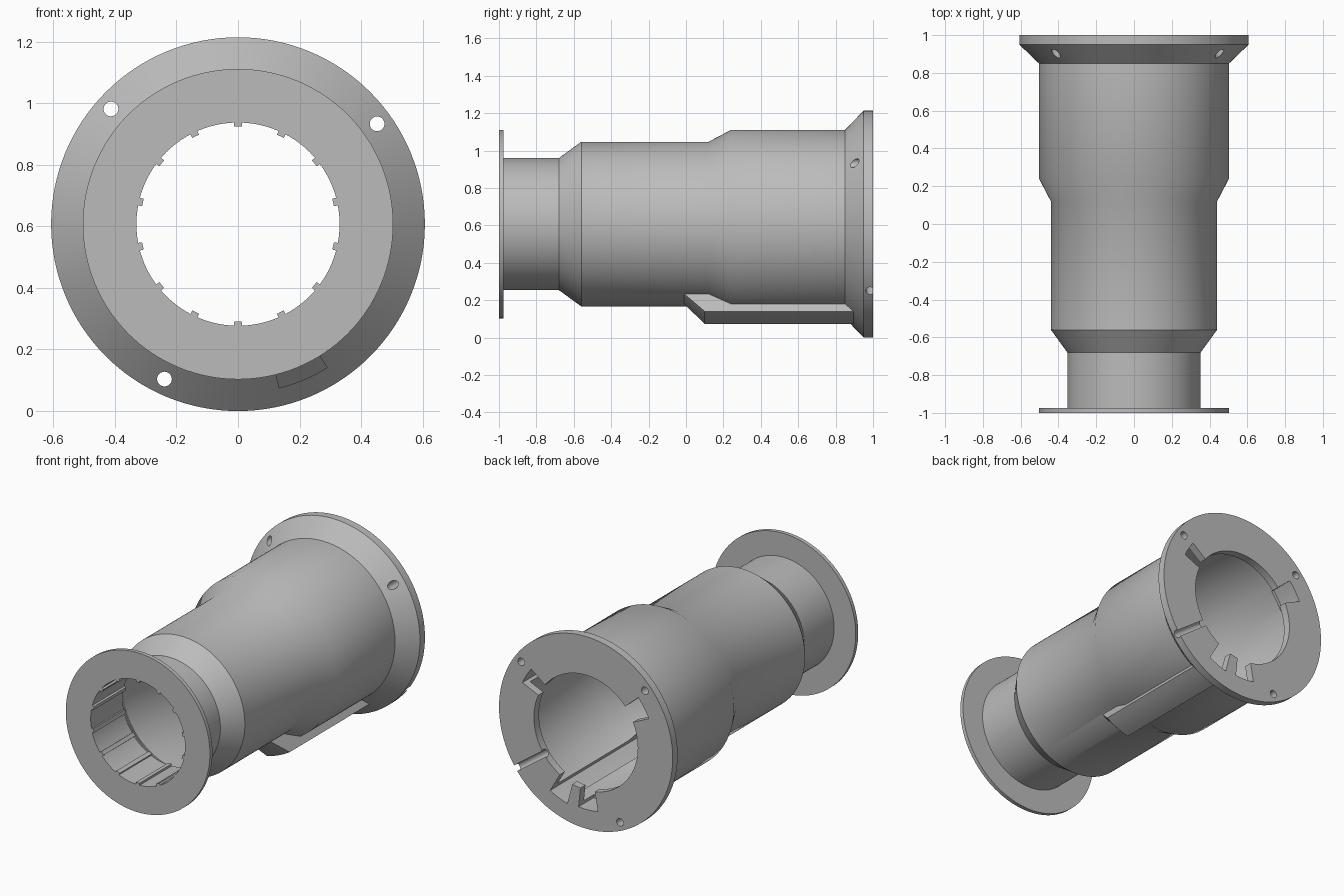
import bpy, bmesh, math
from mathutils import Vector, Matrix

cube = bpy.data.objects.get("Cube")
if cube:
    bpy.data.objects.remove(cube, do_unlink=True)

AXIS_Z = 0.607
SEGMENTS = 128

grey = bpy.data.materials.new("light grey")
grey.use_nodes = True
colour = (0.5, 0.5, 0.5, 1)
grey.diffuse_color = colour
grey.node_tree.nodes["Principled BSDF"].inputs["Base Color"].default_value = colour


def finish(bm, name):
    bmesh.ops.recalc_face_normals(bm, faces=bm.faces)
    mesh = bpy.data.meshes.new(name)
    bm.to_mesh(mesh)
    bm.free()
    mesh.materials.append(grey)
    obj = bpy.data.objects.new(name, mesh)
    bpy.context.collection.objects.link(obj)
    return obj


def polar(y, r, degrees):
    a = math.radians(degrees)
    return Vector((r * math.cos(a), y, AXIS_Z + r * math.sin(a)))


def solid_turn(name, profile):
    """Solid of revolution about the long axis, closed with flat ends."""
    bm = bmesh.new()
    rings = [[bm.verts.new(polar(y, r, 360 * i / SEGMENTS)) for i in range(SEGMENTS)]
             for y, r in profile]
    for a, b in zip(rings, rings[1:]):
        for i in range(SEGMENTS):
            j = (i + 1) % SEGMENTS
            bm.faces.new((a[i], a[j], b[j], b[i]))
    bm.faces.new(rings[0])
    bm.faces.new(rings[-1])
    return finish(bm, name)


def sector(name, profile, start, end, steps=8):
    """Closed (y, radius) outline swept through part of a turn."""
    bm = bmesh.new()
    rings = [[bm.verts.new(polar(y, r, start + (end - start) * i / steps))
              for y, r in profile] for i in range(steps + 1)]
    n = len(profile)
    for a, b in zip(rings, rings[1:]):
        for i in range(n):
            j = (i + 1) % n
            bm.faces.new((a[i], a[j], b[j], b[i]))
    bm.faces.new(rings[0])
    bm.faces.new(rings[-1])
    return finish(bm, name)


def box_outline(y0, y1, r0, r1):
    return [(y0, r0), (y1, r0), (y1, r1), (y0, r1)]


def drill(name, centre, direction, radius, length):
    bm = bmesh.new()
    turn = Vector(direction).to_track_quat('Z', 'Y').to_matrix().to_4x4()
    bmesh.ops.create_cone(bm, cap_ends=True, segments=24, radius1=radius, radius2=radius,
                          depth=length, matrix=Matrix.Translation(centre) @ turn)
    return finish(bm, name)


def combine(target, tool, operation):
    """Apply a boolean and remove the tool."""
    mod = target.modifiers.new("cut", 'BOOLEAN')
    mod.operation = operation
    mod.solver = 'EXACT'
    mod.object = tool
    bpy.context.view_layer.update()
    graph = bpy.context.evaluated_depsgraph_get()
    mesh = bpy.data.meshes.new_from_object(target.evaluated_get(graph))
    target.modifiers.clear()
    target.data = mesh
    bpy.data.objects.remove(tool, do_unlink=True)


# Outer shell: front flange, neck, stepped barrel and flared rear flange
body = solid_turn("flanged_barrel", [
    (-1, 0.504), (-0.975, 0.504), (-0.975, 0.353), (-0.68, 0.353), (-0.56, 0.44),
    (0.12, 0.44), (0.24, 0.503), (0.85, 0.503), (0.95, 0.607), (1, 0.607)])

# Raised key along the lower side
key = sector("key", [(-0.05, 0.4), (0.1, 0.55), (0.93, 0.55), (0.93, 0.4)], -76, -58)
combine(body, key, 'UNION')

# Hollow interior with a thin lip at the rear
bore = solid_turn("bore", [
    (-1.1, 0.33), (-0.68, 0.33), (-0.56, 0.41), (0.12, 0.41), (0.24, 0.465),
    (0.95, 0.465), (0.95, 0.363), (1.1, 0.363)])
combine(body, bore, 'DIFFERENCE')

# Long groove under the key, open at the rear
groove = sector("groove", box_outline(0.12, 1.1, 0.3, 0.5), -75, -60)
combine(body, groove, 'DIFFERENCE')

# Other notches in the rear lip
for start, end in ((24, 38), (139, 155), (-100, -84)):
    notch = sector("notch", box_outline(0.85, 1.1, 0.3, 0.485), start, end)
    combine(body, notch, 'DIFFERENCE')

# Three bolt holes through the rear flange
for angle in (35.8, 137.8, 244.6):
    hole = drill("bolt_hole", polar(0.95, 0.557, angle), (0, 1, 0), 0.024, 0.4)
    combine(body, hole, 'DIFFERENCE')

# Radial channel across the rear face
channel = drill("channel", polar(0.985, 0.5, -36),
                polar(0, 1, -36) - polar(0, 0, 0), 0.024, 0.4)
combine(body, channel, 'DIFFERENCE')

bpy.ops.object.select_all(action='DESELECT')
body.select_set(True)
bpy.context.view_layer.objects.active = body
bpy.ops.object.shade_smooth_by_angle(angle=math.radians(30))

# Fine ribs lining the neck
for i in range(14):
    angle = 90 + i * 360 / 14
    sector("neck_rib", box_outline(-1, -0.68, 0.317, 0.335), angle - 2.2, angle + 2.2, 2)
